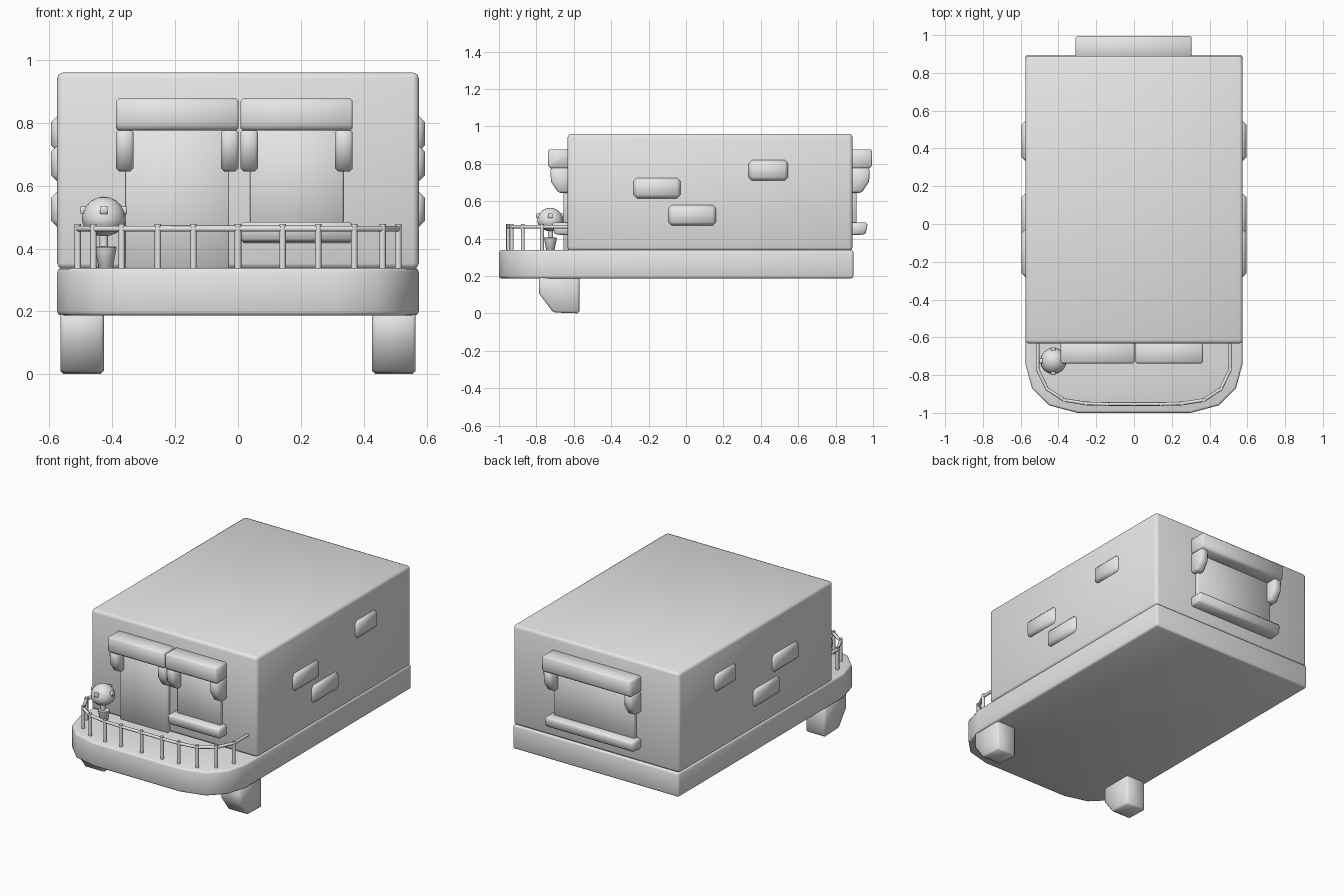
import bpy, bmesh, math
from mathutils import Vector

cube = bpy.data.objects.get("Cube")
if cube:
    bpy.data.objects.remove(cube, do_unlink=True)

grey = bpy.data.materials.new("plain grey")
grey.use_nodes = True
grey.diffuse_color = (0.8, 0.8, 0.8, 1)
grey.node_tree.nodes["Principled BSDF"].inputs["Base Color"].default_value = (0.8, 0.8, 0.8, 1)


def finish(name, bm, bevel=0.0, segments=1, angle=50):
    bmesh.ops.recalc_face_normals(bm, faces=bm.faces)
    if bevel:
        edges = [e for e in bm.edges if e.calc_face_angle(0) > math.radians(40)]
        bmesh.ops.bevel(bm, geom=edges, offset=bevel, segments=segments,
                        profile=0.5, affect='EDGES', clamp_overlap=True)
    mesh = bpy.data.meshes.new(name)
    bm.to_mesh(mesh)
    bm.free()
    mesh.materials.append(grey)
    obj = bpy.data.objects.new(name, mesh)
    bpy.context.collection.objects.link(obj)
    bpy.ops.object.select_all(action='DESELECT')
    obj.select_set(True)
    bpy.context.view_layer.objects.active = obj
    bpy.ops.object.shade_smooth_by_angle(angle=math.radians(angle))
    return obj


def prism(name, points, a, b, axis, bevel=0.0, segments=1):
    """Extrude a 2D profile from a to b; x profiles are (y, z), z profiles are (x, y)."""
    bm = bmesh.new()
    place = (lambda p, t: (t, *p)) if axis == 'x' else (lambda p, t: (*p, t))
    face = bm.faces.new([bm.verts.new(place(p, a)) for p in points])
    ext = bmesh.ops.extrude_face_region(bm, geom=[face])
    move = Vector((b - a, 0, 0)) if axis == 'x' else Vector((0, 0, b - a))
    bmesh.ops.translate(bm, vec=move, verts=[g for g in ext["geom"] if isinstance(g, bmesh.types.BMVert)])
    return finish(name, bm, bevel, segments)


def box(name, x, y, z, bevel=0.0, segments=1):
    corners = [(x[0], y[0]), (x[1], y[0]), (x[1], y[1]), (x[0], y[1])]
    return prism(name, corners, z[0], z[1], 'z', bevel, segments)


def rod(name, start, end, r0, r1=None, sides=10, bevel=0.0):
    start, end = Vector(start), Vector(end)
    bm = bmesh.new()
    bmesh.ops.create_cone(bm, cap_ends=True, segments=sides, radius1=r0,
                          radius2=r0 if r1 is None else r1, depth=(end - start).length)
    turn = Vector((0, 0, 1)).rotation_difference(end - start)
    for v in bm.verts:
        v.co = turn @ v.co + (start + end) / 2
    return finish(name, bm, bevel)


# Deck with rounded front, and the main body
half = [(0.575, 0.895), (0.575, -0.74), (0.54, -0.87), (0.45, -0.96), (0.30, -1.0)]
outline = half + [(-x, y) for x, y in reversed(half)]
prism("deck", outline, 0.187, 0.338, 'z', 0.012, 2)
box("body", (-0.575, 0.575), (-0.633, 0.89), (0.335, 0.96), 0.018, 2)

# Front legs and raised bricks on both sides
leg = [(-0.785, 0.2), (-0.785, 0.105), (-0.71, 0.005), (-0.57, 0), (-0.57, 0.2)]
bricks = [(-0.155, 0.67, 0.125), (0.033, 0.525, 0.127), (0.44, 0.765, 0.105)]
for s, side in ((1, "left"), (-1, "right")):
    prism("leg_" + side, leg, s * 0.427, s * 0.565, 'x', 0.01)
    for i, (y, z, w) in enumerate(bricks):
        xs = sorted((s * 0.54, s * 0.595))
        box(f"brick_{side}_{i + 1}", xs, (y - w, y + w), (z - 0.055, z + 0.055), 0.018)


def opening(name, x0, x1, wall, d, panel_bottom, sill):
    """Awning on two brackets above a raised panel; d is the outward y direction."""
    def out(points):
        return [(wall + d * p, z) for p, z in points]
    awning = [(-0.02, 0.775), (0.095, 0.775), (0.105, 0.795), (0.105, 0.877), (-0.02, 0.877)]
    bracket = [(-0.02, 0.78), (0.093, 0.78), (0.089, 0.705), (0.05, 0.645), (-0.02, 0.645)]
    prism(name + "_awning", out(awning), x0, x1, 'x', 0.008)
    for label, a in (("a", x0), ("b", x1 - 0.056)):
        prism(f"{name}_bracket_{label}", out(bracket), a, a + 0.056, 'x', 0.01)
    panel = [(-0.02, panel_bottom), (0.022, panel_bottom), (0.022, 0.79), (-0.02, 0.79)]
    prism(name + "_panel", out(panel), x0 + 0.03, x1 - 0.03, 'x', 0.004)
    if sill:
        ledge = [(-0.02, 0.417), (0.07, 0.422), (0.082, 0.485), (-0.02, 0.485)]
        prism(name + "_sill", out(ledge), x0, x1, 'x', 0.009)


opening("door", -0.388, 0.002, -0.633, -1, 0.336, False)
opening("front_window", 0.008, 0.365, -0.633, -1, 0.45, True)
opening("back_window", -0.31, 0.305, 0.89, 1, 0.45, True)

# Railing around the front of the deck
half_rail = [(0.51, -0.77), (0.46, -0.873), (0.37, -0.932), (0.255, -0.95), (0.142, -0.953)]
posts = half_rail + [(0, -0.953)] + [(-x, y) for x, y in reversed(half_rail)]
for i, (x, y) in enumerate(posts):
    rod(f"rail_post_{i + 1}", (x, y, 0.33), (x, y, 0.478), 0.0105, sides=8)
path = [(0.51, -0.625)] + posts + [(-0.51, -0.625)]
for i, (p, q) in enumerate(zip(path, path[1:])):
    rod(f"handrail_{i + 1}", (*p, 0.463), (*q, 0.463), 0.0095, sides=8)

# Potted round bush with small studs
cx, cy = -0.427, -0.725
rod("pot", (cx + 0.006, cy, 0.335), (cx + 0.006, cy, 0.406), 0.022, 0.035, 12, 0.003)
rod("stem", (cx, cy, 0.39), (cx, cy, 0.46), 0.014, sides=8)
bm = bmesh.new()
bmesh.ops.create_uvsphere(bm, u_segments=16, v_segments=10, radius=0.07)
for v in bm.verts:
    v.co.z *= 1 if v.co.z > 0 else 0.8
    v.co += Vector((cx, cy, 0.495))
finish("bush", bm)
for i in range(4):
    a = i * math.pi / 2
    x, y = cx + 0.062 * math.cos(a), cy + 0.062 * math.sin(a)
    box(f"bush_stud_{i + 1}", (x - 0.0125, x + 0.0125), (y - 0.0125, y + 0.0125), (0.51, 0.534), 0.002)
